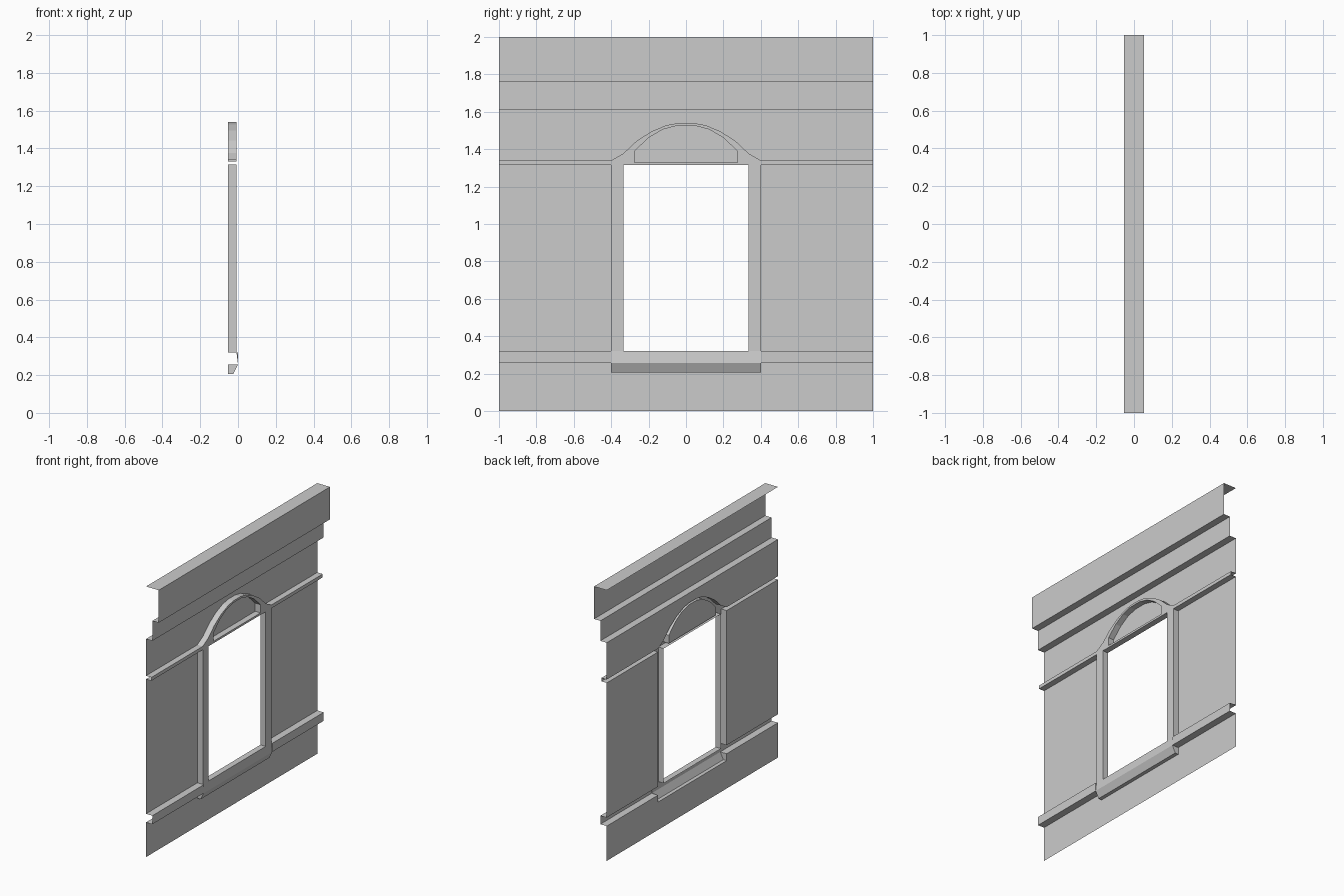
import bpy

if "Cube" in bpy.data.objects:
    bpy.data.objects.remove(bpy.data.objects["Cube"])

BACK, FACE, BAND, FRONT = -0.052, -0.008, 0.0, 0.052   # depth planes along x

# outlines as (y, z) for the +y half; everything is mirrored across y = 0
HOOD = [(1, 1.34), (.4, 1.34), (.335, 1.377), (.265, 1.443), (.185, 1.495),
        (.105, 1.528), (.04, 1.54), (0, 1.54)]
LUNETTE = [(0, 1.526), (.05, 1.525), (.125, 1.505), (.2, 1.461), (.275, 1.39),
           (.275, 1.33), (0, 1.33)]
OPENING = [(0, 1.315), (.335, 1.315), (.335, .32), (0, .32)]
JAMB = [(.4, .32), (.4, 1.315), (1, 1.315)]


def make(name, *parts):
    verts, faces = [], []
    for pv, pf in parts:
        n = len(verts)
        verts += pv
        faces += [[i + n for i in f] for f in pf]
    me = bpy.data.meshes.new(name)
    me.from_pydata(verts, [], faces)
    me.update()
    ob = bpy.data.objects.new(name, me)
    bpy.context.collection.objects.link(ob)
    m = ob.modifiers.new("Mirror", 'MIRROR')
    m.use_axis = (False, True, False)
    return ob


def panel(outline, x):
    """Flat sheet facing +x."""
    area = sum(a[0] * b[1] - b[0] * a[1]
               for a, b in zip(outline, outline[1:] + outline[:1]))
    pts = outline if area > 0 else outline[::-1]
    return [(x, y, z) for y, z in pts], [list(range(len(pts)))]


def cap(outline, y):
    """Flat end piece across y, outline given as (x, z)."""
    return [(x, y, z) for x, z in outline], [list(range(len(outline)))]


def strip(a, b):
    n = len(a)
    return a + b, [[i, i + 1, n + i + 1, n + i] for i in range(n - 1)]


def reveal(path):
    """Return surface joining the back plane to the frame face."""
    return strip([(BACK, y, z) for y, z in path], [(FACE, y, z) for y, z in path])


def moulding(profile, y0, y1):
    """Profile of (x, z) points run along y."""
    return strip([(x, y0, z) for x, z in profile], [(x, y1, z) for x, z in profile])


# stepped cornice
make("cornice", moulding([(BACK, 2), (FRONT, 2), (FRONT, 1.76), (BAND, 1.76),
                          (BAND, 1.612), (BACK, 1.612)], 0, 1))

# wall sheets
make("upper_wall", panel(HOOD + [(0, 1.612), (1, 1.612)], BACK))
make("side_wall", panel([(.4, .32), (1, .32), (1, 1.315), (.4, 1.315)], BACK))
make("lower_wall", panel([(0, 0), (1, 0), (1, .257), (.4, .257),
                          (.4, .206), (0, .206)], BACK))
make("lunette_panel", panel(LUNETTE, BACK))

# raised window frame with arch and side string course
face = (OPENING[2::-1] + [(0, 1.33)] + LUNETTE[-2::-1] + HOOD[::-1]
        + JAMB[::-1])
make("window_frame", panel(face, FACE), reveal(HOOD), reveal(LUNETTE),
     reveal(OPENING), reveal(JAMB))

# lower string course beside the window
make("lower_band", moulding([(BACK, .32), (BAND, .32), (BAND, .257),
                             (BACK, .257)], .4, 1))

# sloping sill under the window with its end pieces
make("window_sill",
     moulding([(FACE, .32), (BAND, .257), (-.025, .206), (BACK, .206)], 0, .4),
     cap([(FACE, .32), (BAND, .257), (BAND, .32)], .4),
     cap([(BACK, .257), (BAND, .257), (-.025, .206), (BACK, .206)], .4))
